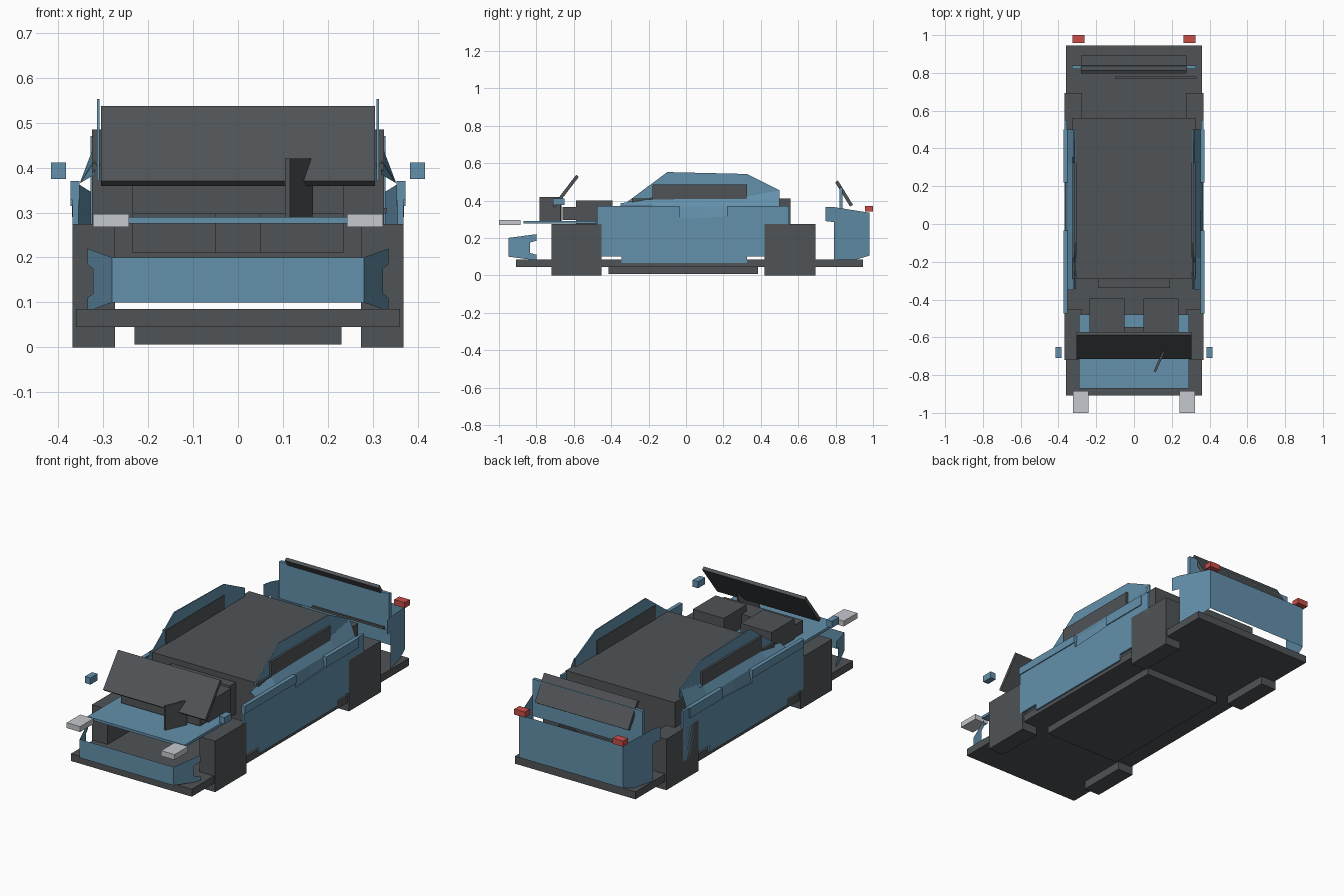
import bpy, bmesh, math
from mathutils import Vector

cube = bpy.data.objects.get("Cube")
if cube:
    bpy.data.objects.remove(cube, do_unlink=True)


def material(name, color):
    m = bpy.data.materials.new(name)
    m.use_nodes = True
    m.diffuse_color = (*color, 1)
    m.node_tree.nodes["Principled BSDF"].inputs["Base Color"].default_value = (*color, 1)
    return m


BLUE = material("body_blue", (.125, .28, .41))
DARK = material("dark_grey", (.08, .087, .094))
LIGHT = material("lamp_grey", (.56, .58, .62))
RED = material("lamp_red", (.58, .075, .065))


def finish(name, bm, mat, closed=True):
    if closed:
        bmesh.ops.recalc_face_normals(bm, faces=bm.faces)
    mesh = bpy.data.meshes.new(name)
    bm.to_mesh(mesh)
    bm.free()
    mesh.materials.append(mat)
    obj = bpy.data.objects.new(name, mesh)
    bpy.context.collection.objects.link(obj)
    return obj


def box(name, xs, ys, zs, mat):
    bm = bmesh.new()
    bmesh.ops.create_cube(bm, size=1)
    for v in bm.verts:
        v.co = [r[0] if c < 0 else r[1] for c, r in zip(v.co, (xs, ys, zs))]
    return finish(name, bm, mat)


def pair(name, xs, ys, zs, mat):
    for side, s in (("left", 1), ("right", -1)):
        box(f"{side}_{name}", sorted((s * xs[0], s * xs[1])), ys, zs, mat)


def side_plate(name, x0, x1, outline, mat):
    # Side outline given as (y, z), extruded across x on both sides
    for side, s in (("left", 1), ("right", -1)):
        bm = bmesh.new()
        face = bm.faces.new([bm.verts.new((s * x0, y, z)) for y, z in outline])
        out = bmesh.ops.extrude_face_region(bm, geom=[face])["geom"]
        moved = [e for e in out if isinstance(e, bmesh.types.BMVert)]
        bmesh.ops.translate(bm, vec=(s * (x1 - x0), 0, 0), verts=moved)
        finish(f"{side}_{name}", bm, mat)


def tilted_pane(name, x0, x1, low, high, thick):
    # Slanted slab between two (y, z) points
    a, b = Vector(low), Vector(high)
    d = (b - a).normalized()
    n = Vector((-d.y, d.x)) * thick / 2
    bm = bmesh.new()
    loop = [bm.verts.new((x0, *p)) for p in (a - n, b - n, b + n, a + n)]
    face = bm.faces.new(loop)
    out = bmesh.ops.extrude_face_region(bm, geom=[face])["geom"]
    moved = [e for e in out if isinstance(e, bmesh.types.BMVert)]
    bmesh.ops.translate(bm, vec=(x1 - x0, 0, 0), verts=moved)
    finish(name, bm, DARK)


def bumper(name, half_width, y_end, zs, side_outline, slope, y_ref, x_ref):
    # Thin sheet: flat centre and two cheeks following the (y, z) outline
    bm = bmesh.new()
    corners = [(-half_width, zs[0]), (half_width, zs[0]), (half_width, zs[1]), (-half_width, zs[1])]
    bm.faces.new([bm.verts.new((x, y_end, z)) for x, z in corners])
    for s in (1, -1):
        bm.faces.new([bm.verts.new((s * (x_ref + slope * (y - y_ref)), y, z))
                      for y, z in side_outline])
    bmesh.ops.remove_doubles(bm, verts=bm.verts, dist=.001)
    finish(name, bm, BLUE)


# Chassis and cabin
box("floor_plate", (-.36, .36), (-.908, .945), (.045, .085), DARK)
box("battery_tray", (-.23, .23), (-.415, .385), (.007, .045), DARK)
box("cabin_block", (-.325, .325), (-.29, .56), (.1, .41), DARK)
box("cabin_ledge", (-.19, .19), (-.34, -.29), (.21, .38), DARK)
pair("front_wheel_block", (.274, .368), (-.72, -.452), (0, .275), DARK)
pair("rear_wheel_block", (.274, .368), (.42, .693), (0, .275), DARK)
pair("seat", (.05, .235), (-.588, -.394), (.21, .4), DARK)
box("dashboard", (-.235, .235), (-.66, -.545), (.297, .365), DARK)

# Bonnet, lamps and mirrors
box("bonnet", (-.29, .29), (-.87, -.48), (.276, .29), BLUE)
pair("headlamp", (.242, .322), (-1, -.885), (.268, .297), LIGHT)
pair("tail_lamp", (.262, .325), (.957, 1), (.34, .37), RED)
pair("mirror", (.383, .416), (-.71, -.65), (.375, .411), BLUE)

# Slanted glass
tilted_pane("windscreen", -.305, .305, (-.708, .365), (-.58, .532), .018)
tilted_pane("rear_window", -.28, .278, (.885, .372), (.805, .502), .018)

# Upright fin through the windscreen
fin = box("steering_fin", (-.006, .006), (-.062, .062), (.29, .42), DARK)
fin.location = (.135, -.725, 0)
fin.rotation_euler.z = -math.radians(24)

# Doors, their raised bars and the side window strips
side_plate("door", .355, .368, [
    (-.475, .1), (-.345, .1), (-.345, .065), (.325, .065), (.325, .1), (.55, .1),
    (.55, .37), (.22, .37), (.22, .315), (-.035, .3), (-.035, .37), (-.475, .37)], BLUE)
pair("front_door_bar", (.352, .373), (-.475, -.035), (.328, .37), BLUE)
pair("rear_door_bar", (.352, .373), (.22, .5), (.315, .37), BLUE)
side_plate("roof_frame", .308, .314, [
    (-.345, .37), (-.1, .552), (.325, .542), (.5, .455), (.5, .37)], BLUE)
pair("side_window", (.305, .325), (-.18, .325), (.4, .485), DARK)

# Shoulder sheet leaning in from the door to the window
stations = [(-.35, .24, .385), (-.18, .27, .415), (.1, .305, .42), (.32, .3, .42), (.5, .3, .455)]
for side, s in (("left", 1), ("right", -1)):
    bm = bmesh.new()
    rows = [[bm.verts.new((s * x, y, z)) for x, z in ((.364, low), (.352, .365), (.318, top))]
            for y, low, top in stations]
    for a, b in zip(rows, rows[1:]):
        for i in range(2):
            quad = [a[i], b[i], b[i + 1], a[i + 1]]
            bm.faces.new(quad if s > 0 else quad[::-1])
    finish(f"{side}_shoulder", bm, BLUE, closed=False)

# Bumpers
bumper("front_bumper", .28, -.95, (.1, .2), [
    (-.95, .1), (-.8, .08), (-.8, .11), (-.835, .12), (-.835, .175),
    (-.8, .185), (-.8, .22), (-.95, .2)], .367, -.95, .28)
bumper("rear_bumper", .31, .98, (.105, .335), [
    (.98, .105), (.84, .064), (.79, .064), (.79, .285), (.745, .29),
    (.745, .365), (.79, .365), (.98, .335)], -.25, .98, .31)

# Boot bulkhead and rod
box("boot_bulkhead", (-.328, .328), (.82, .838), (.27, .47), BLUE)
box("boot_rod", (-.1, .33), (.77, .782), (.298, .31), DARK)
